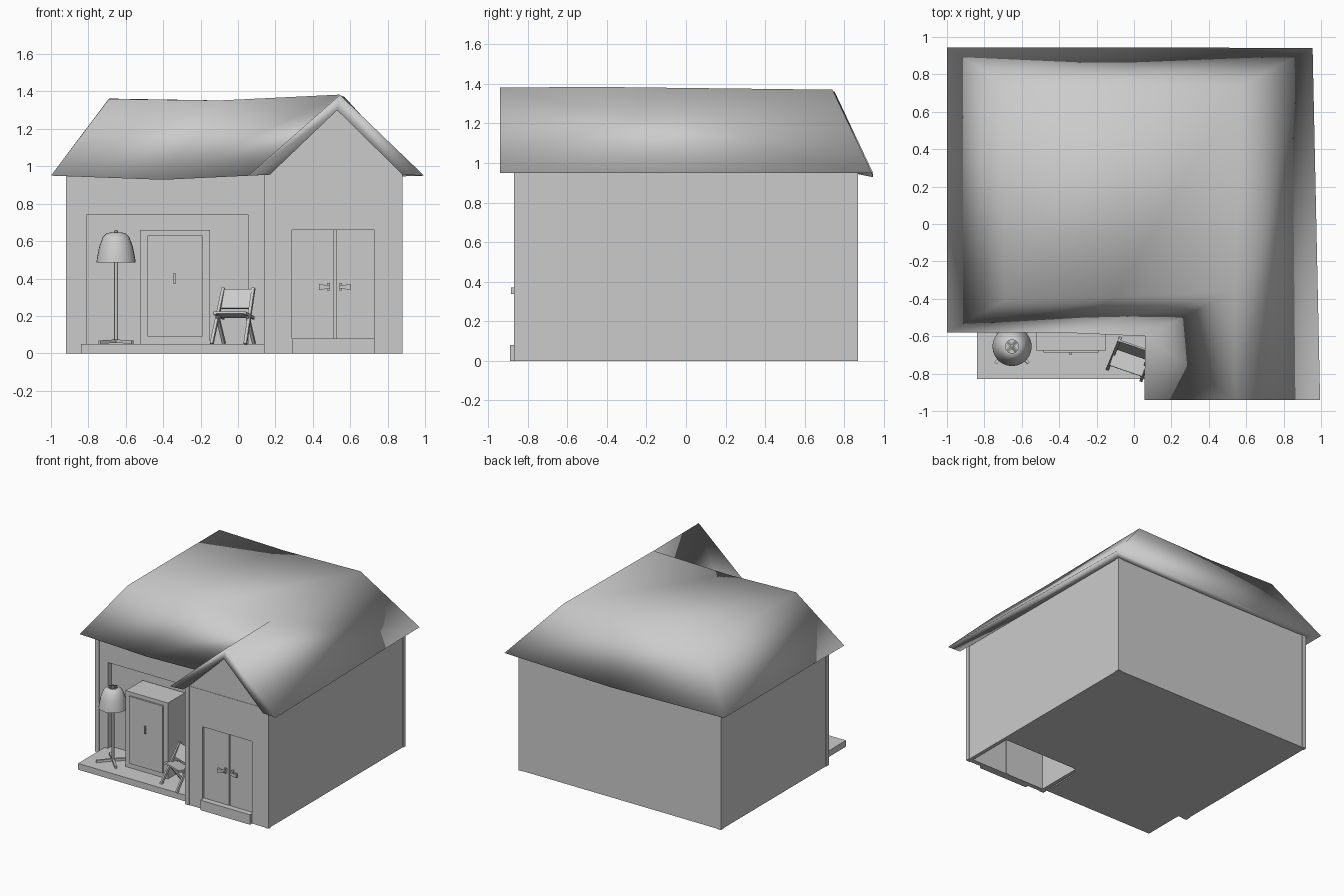
import bpy, bmesh
from math import radians, cos, sin, pi
from mathutils import Vector, Matrix

if "Cube" in bpy.data.objects:
    bpy.data.objects.remove(bpy.data.objects["Cube"])


def make(name, verts, faces, smooth=False):
    me = bpy.data.meshes.new(name)
    me.from_pydata(verts, [], faces)
    bm = bmesh.new()
    bm.from_mesh(me)
    bmesh.ops.recalc_face_normals(bm, faces=bm.faces)
    for f in bm.faces:
        f.smooth = smooth
    bm.to_mesh(me)
    bm.free()
    ob = bpy.data.objects.new(name, me)
    bpy.context.collection.objects.link(ob)
    return ob


def prism(name, outline, y0, y1):
    """Extrude an xz outline along y."""
    n = len(outline)
    verts = [(x, y, z) for y in (y0, y1) for x, z in outline]
    faces = [tuple(range(n)), tuple(range(2 * n - 1, n - 1, -1))]
    faces += [(i, (i + 1) % n, (i + 1) % n + n, i + n) for i in range(n)]
    return make(name, verts, faces)


def box(name, x0, x1, y0, y1, z0, z1):
    return prism(name, [(x0, z0), (x1, z0), (x1, z1), (x0, z1)], y0, y1)


def bar(name, a, b, w, t, mat=Matrix()):
    """Rectangular bar between two points, width w along local x."""
    a, b = Vector(a), Vector(b)
    d = (b - a).normalized()
    u = Vector((1, 0, 0)) if abs(d.x) < 0.6 else Vector((0, 1, 0))
    u = (u - d * u.dot(d)).normalized() * w / 2
    v = d.cross(u).normalized() * t / 2
    verts = [mat @ (p + s) for p in (a, b) for s in (-u - v, u - v, u + v, -u + v)]
    return make(name, verts, [(0, 1, 2, 3), (4, 5, 6, 7)] +
                [(i, (i + 1) % 4, (i + 1) % 4 + 4, i + 4) for i in range(4)])


def lathe(name, profile, x, y, n=24):
    m = len(profile)
    verts = [(x + r * cos(2 * pi * i / n), y + r * sin(2 * pi * i / n), z)
             for i in range(n) for r, z in profile]
    faces = [(i * m + j, (i + 1) % n * m + j, (i + 1) % n * m + j + 1, i * m + j + 1)
             for i in range(n) for j in range(m - 1)]
    ob = make(name, verts, faces, True)
    bpy.context.view_layer.objects.active = ob
    ob.select_set(True)
    bpy.ops.object.shade_smooth_by_angle(angle=radians(40))
    ob.select_set(False)
    return ob


# main body, with the porch wall framing a shallow recess
box("main_body", -0.915, 0.875, -0.45, 0.865, 0.0, 0.955)
box("porch_wall_left", -0.915, -0.81, -0.495, -0.45, 0, 0.955)
box("porch_wall_right", 0.055, 0.17, -0.495, -0.45, 0, 0.955)
box("porch_wall_top", -0.81, 0.055, -0.495, -0.45, 0.74, 0.955)
box("porch_floor", -0.84, 0.14, -0.83, -0.45, 0, 0.05)

# front wing, open underneath
prism("wing_front", [(0.15, 0), (0.29, 0), (0.29, 0.66), (0.73, 0.66), (0.73, 0),
                     (0.875, 0), (0.875, 0.955), (0.15, 0.955)], -0.865, -0.83)
prism("gable_wall", [(0.17, 0.955), (0.88, 0.955), (0.53, 1.31)], -0.862, -0.83)
box("wing_left", 0.15, 0.18, -0.83, -0.45, 0, 0.955)
box("wing_right", 0.845, 0.875, -0.83, -0.45, 0, 0.955)

# corner posts
for x, y in ((-0.92, -0.5), (-0.92, 0.835), (0.845, 0.835), (0.845, -0.87), (0.14, -0.87)):
    box("corner_post", x, x + 0.035, y, y + 0.035, 0, 0.955)

# double door, handles and step
box("door_left", 0.29, 0.512, -0.845, -0.83, 0, 0.66)
box("door_right", 0.524, 0.73, -0.845, -0.83, 0, 0.66)
box("door_gap", 0.505, 0.53, -0.836, -0.825, 0, 0.66)
box("door_step", 0.29, 0.73, -0.89, -0.83, 0, 0.08)
for s in (-1, 1):
    c = 0.517
    box("handle_plate", *sorted((c + s * 0.025, c + s * 0.04)), -0.86, -0.845, 0.335, 0.375)
    prism("handle_lever", [(c + s * 0.025, 0.348), (c + s * 0.085, 0.338),
                           (c + s * 0.085, 0.37), (c + s * 0.025, 0.362)], -0.885, -0.868)
    box("handle_stem", *sorted((c + s * 0.027, c + s * 0.038)), -0.87, -0.855, 0.348, 0.362)

# roof: steep slopes around a gently sagging top, with a gabled wing
P = {
    "A": (-1, -0.58, 0.95), "M": (-0.4, -0.58, 0.928), "B": (0.06, -0.6, 0.95),
    "C": (0.055, -0.94, 0.95), "D": (0.995, -0.94, 0.95), "E": (0.955, 0.94, 0.948),
    "N": (0, 0.945, 0.928), "F": (-1, 0.945, 0.95),
    "P": (-0.69, -0.41, 1.36), "T": (-0.1, -0.39, 1.352), "Q": (0.54, -0.36, 1.383),
    "G": (0.545, -0.94, 1.382), "R": (0.57, 0.74, 1.37), "U": (-0.1, 0.745, 1.352),
    "S": (-0.69, 0.75, 1.362),
    "a": (-0.91, -0.49, 0.95), "m": (-0.4, -0.49, 0.945), "b": (0.17, -0.49, 0.955),
    "c": (0.17, -0.94, 0.955), "d": (0.88, -0.94, 0.955), "h": (0.87, -0.49, 0.955),
    "e": (0.87, 0.86, 0.95), "n": (0, 0.86, 0.945), "f": (-0.91, 0.86, 0.95),
    "g": (0.53, -0.94, 1.30), "q": (0.53, -0.49, 1.30),
}
quads = ("APSF AMTP MBQT BCGQ DEGE ENUR NFSU PTUS TQRU "
         "AaMm_ aMm ").split()
faces = ["FAPS", "AMTP", "MBQT", "BCGQ", "DERQG", "ENUR", "NFSU", "PTUS", "TQRU",
         "AamM", "MmbB", "BbcC", "DdheE", "EenN", "NnfF", "FfaA",
         "CcgG", "GgdD", "bcgq", "dhqg"]
keys = list(P)
make("roof", [P[k] for k in keys], [[keys.index(k) for k in f] for f in faces], True)

# cabinet on the porch
box("cabinet_body", -0.525, -0.15, -0.675, -0.46, 0.05, 0.66)
box("cabinet_door", -0.485, -0.19, -0.688, -0.675, 0.09, 0.63)
box("cabinet_handle", -0.345, -0.335, -0.7, -0.688, 0.37, 0.43)

# floor lamp
lx, ly = -0.652, -0.655
lathe("lamp_shade", [(0.105, 0.485), (0.102, 0.51), (0.09, 0.57), (0.072, 0.62),
                     (0.05, 0.642), (0.035, 0.645)], lx, ly)
lathe("lamp_pole", [(0, 0.06), (0.01, 0.06), (0.01, 0.655), (0, 0.66)], lx, ly, 10)
for i in range(4):
    k = pi / 4 + i * pi / 2
    dx, dy = cos(k), sin(k)
    bar("lamp_leg", (lx, ly, 0.065), (lx + 0.125 * dx, ly + 0.125 * dy, 0.06), 0.016, 0.018)
    bar("lamp_shade_spoke", (lx, ly, 0.645), (lx + 0.045 * dx, ly + 0.045 * dy, 0.642), 0.005, 0.005)

# folding chair turned slightly toward the wing
turn = Matrix.Translation((-0.02, -0.715, 0.05)) @ Matrix.Rotation(radians(-19), 4, "Z")
for s in (-1, 1):
    x = s * 0.085
    bar("chair_long_leg", (x * 1.12, -0.095, 0), (x, 0.07, 0.298), 0.016, 0.018, turn)
    bar("chair_back_leg", (x * 1.0, 0.08, 0), (x, -0.03, 0.15), 0.016, 0.018, turn)
    bar("chair_seat_rail", (x, -0.075, 0.165), (x, 0.065, 0.14), 0.014, 0.016, turn)
bar("chair_back", (0, 0.022, 0.19), (0, 0.068, 0.292), 0.165, 0.01, turn)
bar("chair_seat", (0, -0.075, 0.168), (0, 0.05, 0.145), 0.165, 0.01, turn)
